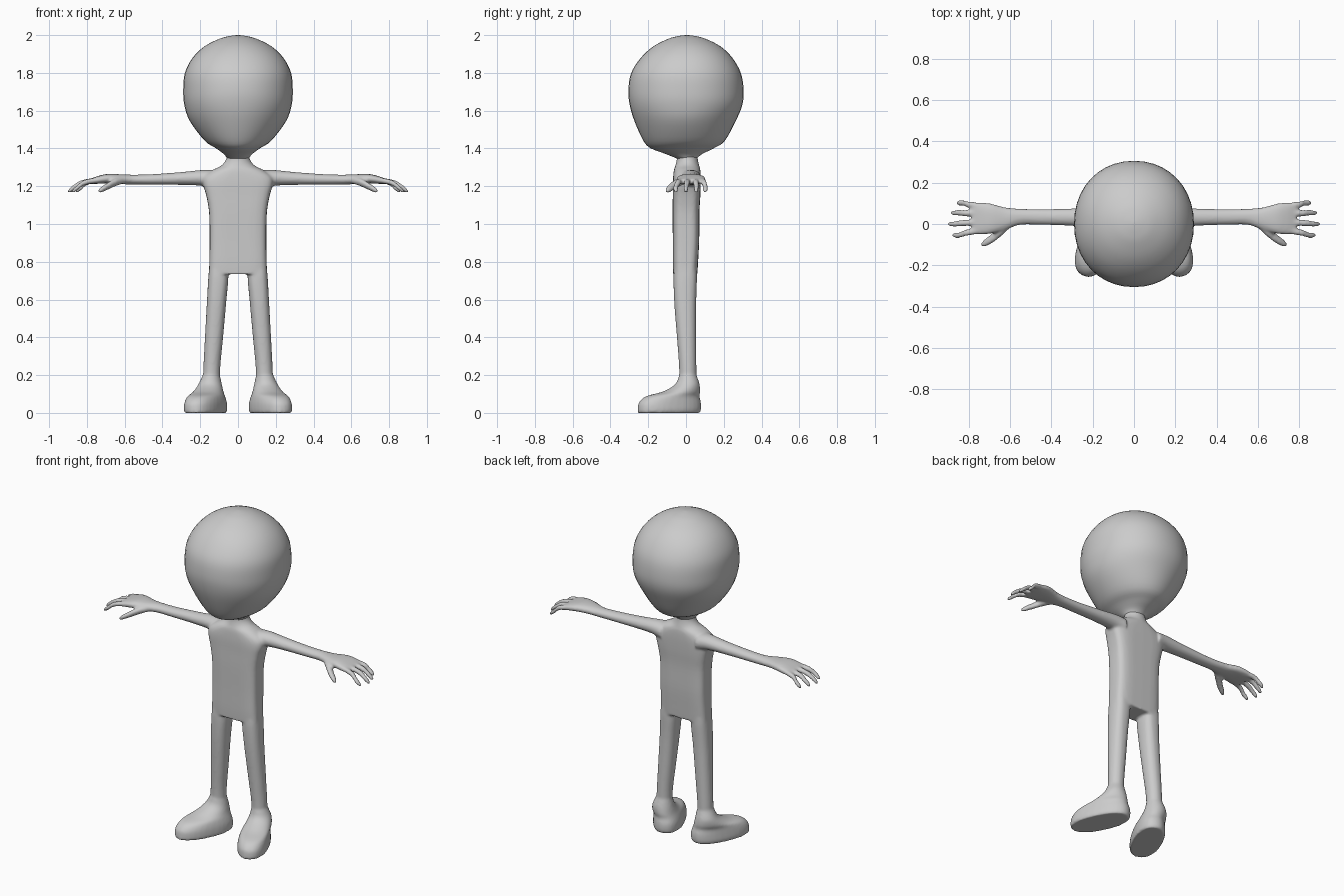
import bpy, bmesh, math
from mathutils import Vector

X, Y, Z = Vector((1, 0, 0)), Vector((0, 1, 0)), Vector((0, 0, 1))
grey = bpy.data.materials.new("light grey")
grey.diffuse_color = (0.6, 0.6, 0.6, 1)


def catmull(a, b, c, d, t):
    return 0.5 * (2 * b + (c - a) * t + (2 * a - 5 * b + 4 * c - d) * t * t
                  + (3 * b - a - 3 * c + d) * t ** 3)


def loft(bm, sections, u, v, side=1, steps=4, count=32):
    """Closed skin over sections (cx, cy, cz, half_u, half_v, squareness)."""
    last = len(sections) - 1
    rows = []
    for i in range(last):
        four = [sections[min(max(i + k, 0), last)] for k in (-1, 0, 1, 2)]
        rows += [[catmull(*q, s / steps) for q in zip(*four)] for s in range(steps)]
    rows.append(sections[-1])
    rings = []
    for cx, cy, cz, hu, hv, power in rows:
        ring = []
        for k in range(count):
            a = 2 * math.pi * k / count
            c, s = math.cos(a), math.sin(a)
            p = (Vector((cx, cy, cz))
                 + u * hu * math.copysign(abs(c) ** (2 / power), c)
                 + v * hv * math.copysign(abs(s) ** (2 / power), s))
            ring.append(bm.verts.new((p.x * side, p.y, p.z)))
        rings.append(ring)
    for r0, r1 in zip(rings, rings[1:]):
        for k in range(count):
            n = (k + 1) % count
            bm.faces.new((r0[k], r0[n], r1[n], r1[k]))
    bm.faces.new(rings[0])
    bm.faces.new(rings[-1])


def finish(bm, name):
    bmesh.ops.recalc_face_normals(bm, faces=bm.faces)
    mesh = bpy.data.meshes.new(name)
    bm.to_mesh(mesh)
    bm.free()
    mesh.materials.append(grey)
    mesh.shade_smooth()
    obj = bpy.data.objects.new(name, mesh)
    bpy.context.collection.objects.link(obj)
    return obj


# Head: large rounded ball narrowing to the neck
bm = bmesh.new()
loft(bm, [(0, .005, 1.345, .055, .05, 2), (0, -.01, 1.37, .075, .095, 2),
          (0, -.02, 1.40, .115, .165, 2), (0, -.01, 1.44, .175, .215, 2),
          (0, -.005, 1.545, .255, .268, 2), (0, 0, 1.63, .284, .298, 2.1),
          (0, 0, 1.71, .29, .305, 2.1), (0, 0, 1.80, .281, .29, 2.1),
          (0, .003, 1.88, .24, .242, 2.1), (0, .005, 1.94, .178, .178, 2),
          (0, .005, 1.98, .1, .1, 2), (0, .005, 1.995, .045, .045, 2),
          (0, .005, 2.0, .005, .005, 2)], X, Y, count=40)
finish(bm, "head")

# Torso: boxy trunk with sloping shoulders and a short neck
bm = bmesh.new()
loft(bm, [(0, -.004, .735, .155, .064, 4), (0, -.003, .80, .152, .067, 4),
          (0, 0, .92, .15, .07, 4), (0, 0, 1.06, .153, .071, 4),
          (0, .003, 1.15, .168, .073, 4), (0, .004, 1.21, .185, .074, 3.5),
          (0, .005, 1.25, .18, .073, 3), (0, .006, 1.285, .135, .07, 2.5),
          (0, .007, 1.31, .088, .063, 2), (0, .007, 1.34, .064, .056, 2),
          (0, .005, 1.37, .06, .055, 2)], X, Y)

toe_out = math.radians(25)
foot_long = Vector((math.sin(toe_out), -math.cos(toe_out), 0))
foot_wide = Vector((math.cos(toe_out), math.sin(toe_out), 0))
# Finger: base y, tip x, tip y
fingers = [(.086, .862, .102), (.05, .888, .054), (.01, .902, 0), (-.03, .88, -.054)]

for side in (-1, 1):
    # Leg
    loft(bm, [(.104, -.002, .79, .045, .058, 2.6), (.104, -.004, .72, .053, .062, 2.6),
              (.114, -.004, .58, .051, .058, 2.4), (.127, .003, .40, .048, .051, 2.2),
              (.138, .009, .25, .045, .046, 2), (.141, .01, .16, .045, .046, 2)],
         X, Y, side)
    # Foot
    loft(bm, [(.172, -.091, 0, .175, .085, 2.3), (.172, -.088, .02, .178, .088, 2.3),
              (.171, -.085, .055, .174, .086, 2.3), (.168, -.07, .088, .15, .08, 2.2),
              (.157, -.025, .112, .105, .074, 2), (.148, .007, .15, .066, .062, 2),
              (.142, .01, .195, .048, .047, 2), (.141, .01, .22, .04, .04, 2)],
         foot_long, foot_wide, side)
    # Arm and palm
    loft(bm, [(.12, .02, 1.235, .065, .05, 2.2), (.19, .03, 1.244, .05, .042, 2),
              (.30, .033, 1.241, .042, .034, 2), (.45, .034, 1.236, .038, .028, 2),
              (.55, .035, 1.235, .039, .026, 2), (.62, .026, 1.237, .054, .026, 2.2),
              (.69, .026, 1.240, .072, .025, 2.5), (.745, .027, 1.233, .078, .02, 2.8),
              (.785, .027, 1.224, .074, .013, 3)], Y, Z, side)
    # Fingers
    for by, tx, ty in fingers:
        mid, my = (.74 + tx) / 2, (by + ty) / 2
        loft(bm, [(.72, by, 1.237, .014, .014, 2), (mid, my, 1.220, .0155, .015, 2),
                  (tx - .035, ty, 1.196, .0145, .0145, 2),
                  (tx - .01, ty, 1.177, .012, .012, 2),
                  (tx, ty, 1.170, .004, .005, 2)], Y, Z, side, count=16)
    # Thumb
    loft(bm, [(.60, -.004, 1.232, .014, .016, 2), (.645, -.035, 1.222, .026, .021, 2),
              (.69, -.072, 1.200, .023, .019, 2), (.725, -.093, 1.181, .017, .015, 2),
              (.742, -.102, 1.172, .006, .007, 2)], Y, Z, side, count=16)

body = finish(bm, "body")

# Fuse all limbs into one soft skin
fuse = body.modifiers.new("fuse", 'REMESH')
fuse.mode = 'VOXEL'
fuse.voxel_size = .0075
fuse.use_smooth_shade = True
soften = body.modifiers.new("soften", 'SMOOTH')
soften.factor = .5
soften.iterations = 5
